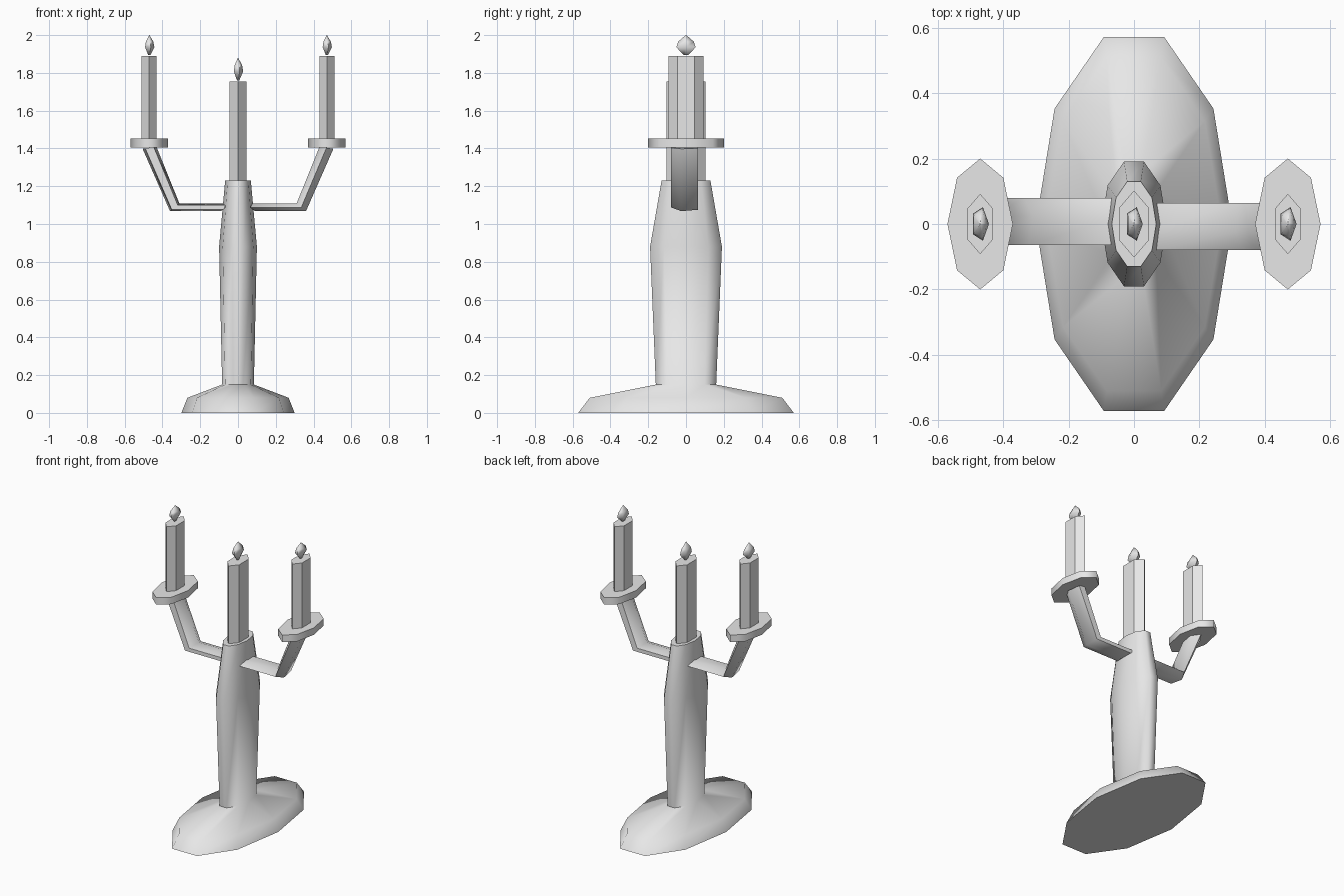
import bpy, math

if "Cube" in bpy.data.objects:
    bpy.data.objects.remove(bpy.data.objects["Cube"])

metal = bpy.data.materials.new("plain_grey")
metal.diffuse_color = (0.8, 0.8, 0.8, 1)
metal.use_nodes = True
metal.node_tree.nodes["Principled BSDF"].inputs["Base Color"].default_value = metal.diffuse_color
STRETCH = 2.0  # every round part is twice as deep (y) as it is wide (x)


def loft(name, rings, smooth_angle=0):
    """Skin a list of equal-length point rings and cap both ends."""
    n = len(rings[0])
    verts = [p for ring in rings for p in ring]
    faces = [(k * n + i, k * n + (i + 1) % n, (k + 1) * n + (i + 1) % n, (k + 1) * n + i)
             for k in range(len(rings) - 1) for i in range(n)]
    faces += [tuple(reversed(range(n))), tuple(range(len(verts) - n, len(verts)))]
    mesh = bpy.data.meshes.new(name)
    mesh.from_pydata(verts, [], faces)
    mesh.materials.append(metal)
    if smooth_angle:
        for poly in mesh.polygons:
            poly.use_smooth = True
        mesh.set_sharp_from_angle(angle=math.radians(smooth_angle))
    obj = bpy.data.objects.new(name, mesh)
    bpy.context.collection.objects.link(obj)
    return obj


def turned(name, profile, sides, x=0, start=0, smooth_angle=0):
    """Stretched turned part from (radius, z) pairs."""
    angles = [math.radians(start) + math.tau * i / sides for i in range(sides)]
    rings = [[(x + r * math.cos(a), STRETCH * r * math.sin(a), z) for a in angles]
             for r, z in profile]
    return loft(name, rings, smooth_angle)


def candle(name, x, bottom, top, radius, flame_height):
    # hexagonal candle with a five-sided flame
    turned(name, [(radius, bottom), (radius, top)], 6, x, 30)
    h = flame_height
    turned(name + "_flame", [(0.007, top + 0.006), (0.027, top + 0.42 * h),
                             (0.022, top + 0.68 * h), (0.001, top + h)],
           5, x, 0, 85)


def arm(name, side):
    # five-sided tube; each station is (outer x, outer z, inner x, inner z)
    stations = [(0.09, 1.068, 0.04, 1.108),
                (0.36, 1.068, 0.31, 1.108),
                (0.505, 1.398, 0.432, 1.41)]
    s72 = math.sin(math.radians(72))
    rings = []
    for ox, oz, ix, iz in stations:
        ring = []
        for i in range(5):
            a = math.tau * i / 5
            t = math.sin(a) / s72 / 2
            ring.append((side * ((ox + ix) / 2 + t * (ix - ox)),
                         -side * 0.08 * math.cos(a),
                         (oz + iz) / 2 + t * (iz - oz)))
        rings.append(ring)
    obj = loft(name, rings, 75)
    obj.data.flip_normals()


# foot and column in one turned piece
turned("foot_and_column", [(0.30, 0), (0.268, 0.08), (0.084, 0.15),
                           (0.10, 0.88), (0.068, 1.23)], 10, smooth_angle=75)
candle("middle_candle", 0, 1.20, 1.755, 0.051, 0.125)

# arms, drip dishes and outer candles
for label, side in (("left", -1), ("right", 1)):
    arm(label + "_arm", side)
    turned(label + "_dish", [(0.10, 1.405), (0.10, 1.452)], 8, side * 0.47, 0, 85)
    candle(label + "_candle", side * 0.47, 1.44, 1.89, 0.046, 0.11)

# make every face point outwards
import bmesh
for obj in bpy.context.collection.objects:
    bm = bmesh.new()
    bm.from_mesh(obj.data)
    bmesh.ops.recalc_face_normals(bm, faces=bm.faces)
    bm.to_mesh(obj.data)
    bm.free()
